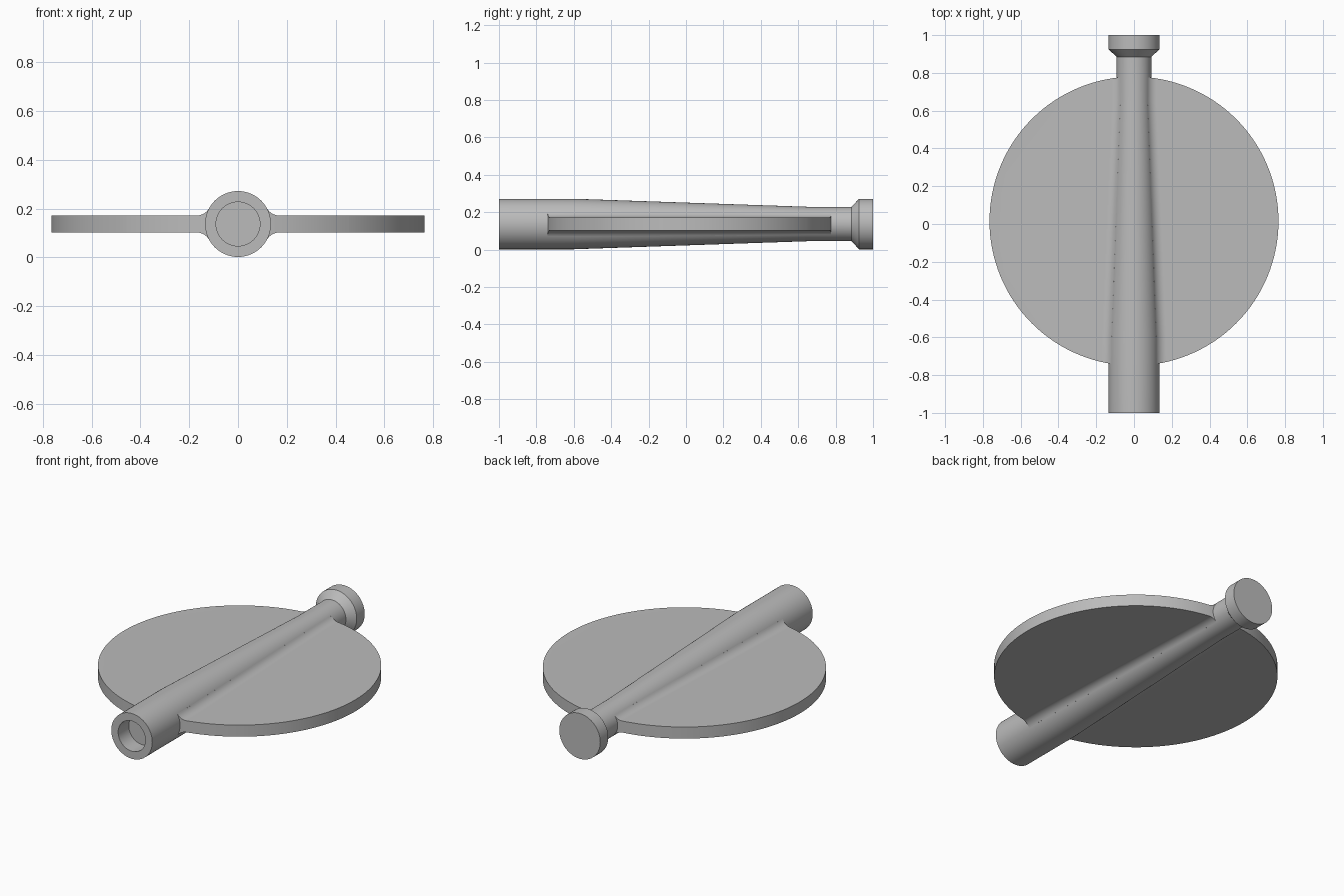
import bpy, bmesh, math

cube = bpy.data.objects.get("Cube")
if cube:
    bpy.data.objects.remove(cube, do_unlink=True)

AXIS_Z = 0.137        # height of the shaft axis
R_BIG, R_SMALL = 0.135, 0.092
TAPER_START, TAPER_END = -0.6, 0.65
HALF_T = 0.0345       # half thickness of the disc
DISC_R, DISC_Y = 0.765, 0.015
FILLET = 0.06

metal = bpy.data.materials.new("grey metal")
metal.use_nodes = True
grey = (0.5, 0.5, 0.5, 1)
metal.diffuse_color = grey
metal.node_tree.nodes["Principled BSDF"].inputs["Base Color"].default_value = grey


def make_object(name, bm):
    bmesh.ops.remove_doubles(bm, verts=bm.verts, dist=1e-5)
    bmesh.ops.recalc_face_normals(bm, faces=bm.faces)
    mesh = bpy.data.meshes.new(name)
    bm.to_mesh(mesh)
    bm.free()
    obj = bpy.data.objects.new(name, mesh)
    bpy.context.collection.objects.link(obj)
    mesh.materials.append(metal)
    obj.location.z = AXIS_Z
    return obj


def activate(obj):
    bpy.ops.object.select_all(action='DESELECT')
    obj.select_set(True)
    bpy.context.view_layer.objects.active = obj


def smooth(obj):
    activate(obj)
    bpy.ops.object.shade_smooth_by_angle(angle=math.radians(30))


def lathe(name, profile, steps):
    """Spin (radius, y) points around the y axis."""
    bm = bmesh.new()
    verts = [bm.verts.new((r, y, 0)) for r, y in profile]
    edges = [bm.edges.new(pair) for pair in zip(verts, verts[1:])]
    bmesh.ops.spin(bm, geom=verts + edges, cent=(0, 0, 0), axis=(0, 1, 0),
                   angle=math.tau, steps=steps)
    return make_object(name, bm)


def shaft_radius(y):
    t = min(max((y - TAPER_START) / (TAPER_END - TAPER_START), 0), 1)
    return R_BIG + (R_SMALL - R_BIG) * t


def plate_section(y, steps=10):
    """Flat plate with concave fillets rising to the shaft surface."""
    cz = HALF_T + FILLET
    cx = math.sqrt((shaft_radius(y) + FILLET) ** 2 - cz ** 2)
    start = math.atan2(cz, cx) - math.pi
    right = []
    for i in range(steps + 1):
        a = start + (-math.pi / 2 - start) * i / steps
        right.append((cx + FILLET * math.cos(a), cz + FILLET * math.sin(a)))
    right.append((0.8, HALF_T))
    top = [(-x, z) for x, z in reversed(right)] + right
    return top + [(x, -z) for x, z in reversed(top)]


# Shaft with blind socket, long taper and flared end collar
shaft = lathe("shaft", [
    (0, -0.9), (0.09, -0.9), (0.09, -1), (R_BIG, -1), (R_BIG, TAPER_START),
    (R_SMALL, TAPER_END), (R_SMALL, 0.885), (R_BIG, 0.925), (R_BIG, 1), (0, 1)], 64)
smooth(shaft)

# Plate lofted along the shaft
bm = bmesh.new()
rings = [[bm.verts.new((x, y, z)) for x, z in plate_section(y)]
         for y in (-0.85, TAPER_START, -0.2, 0.25, TAPER_END, 0.85)]
n = len(rings[0])
for a, b in zip(rings, rings[1:]):
    for i in range(n):
        j = (i + 1) % n
        bm.faces.new((a[i], a[j], b[j], b[i]))
bm.faces.new(rings[0])
bm.faces.new(rings[-1])
disc = make_object("disc", bm)

# Trim the plate to a round outline
bm = bmesh.new()
bmesh.ops.create_cone(bm, cap_ends=True, segments=128, radius1=DISC_R,
                      radius2=DISC_R, depth=1)
cutter = make_object("disc_cutter", bm)
cutter.location.y = DISC_Y
cutter.hide_render = True
trim = disc.modifiers.new("round outline", 'BOOLEAN')
trim.operation = 'INTERSECT'
trim.solver = 'EXACT'
trim.object = cutter
activate(disc)
bpy.ops.object.modifier_apply(modifier=trim.name)
bpy.data.objects.remove(cutter, do_unlink=True)
smooth(disc)
